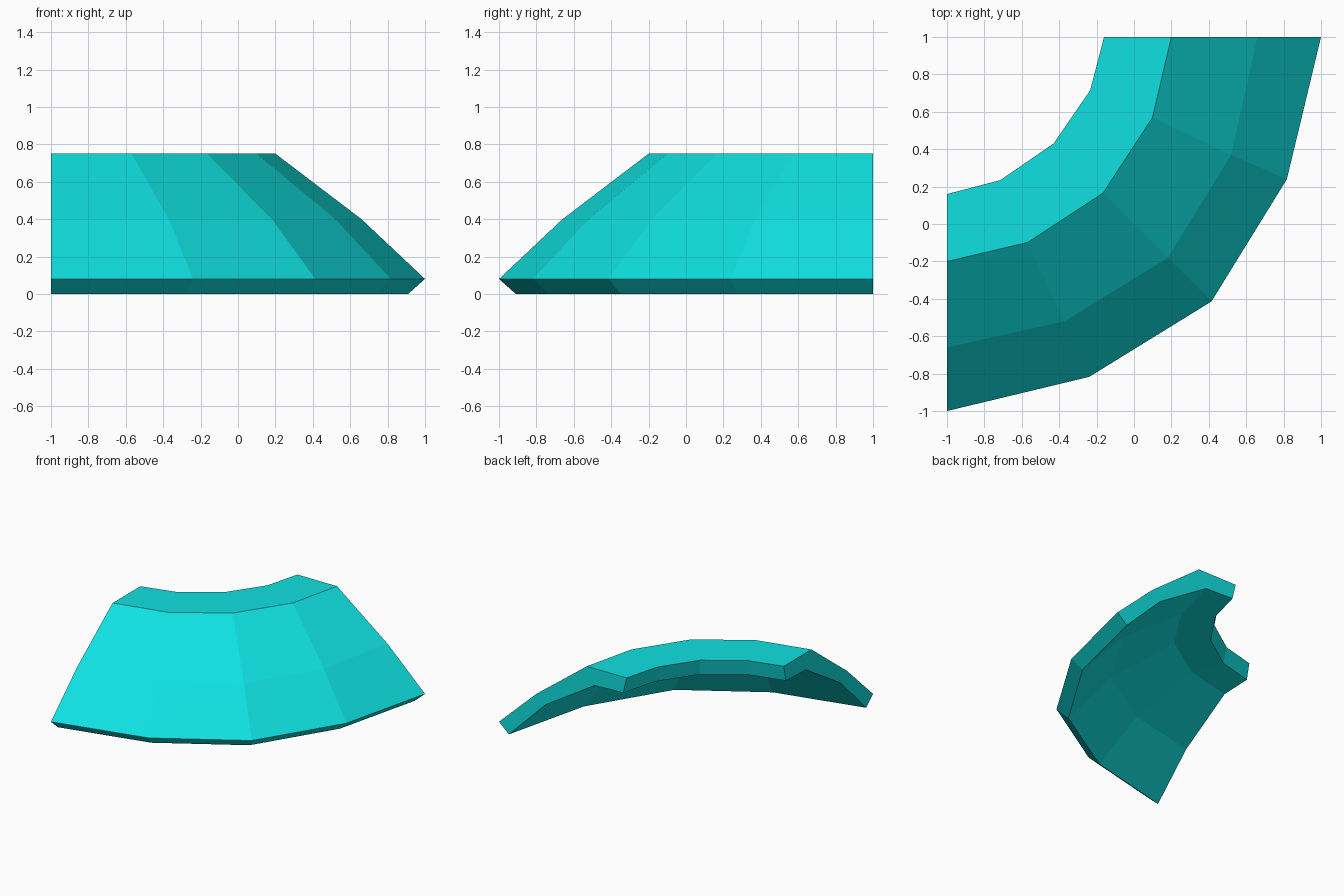
import bpy, bmesh
from math import radians, sin, cos

cube = bpy.data.objects.get("Cube")
if cube:
    bpy.data.objects.remove(cube)

# One flat colour
teal = bpy.data.materials.new("bright turquoise")
teal.use_nodes = True
colour = (0.005, 0.75, 0.75, 1)
teal.diffuse_color = colour
teal.node_tree.nodes["Principled BSDF"].inputs["Base Color"].default_value = colour

# Closed wall profile, outside going up then inside going down:
# height, radius at the ends, near a quarter turn's fourths, at the middle, fourth angle
PROFILE = [
    (0.08, 2.00, 1.97, 2.00, 22.7),
    (0.40, 1.66, 1.645, 1.67, 22.5),
    (0.75, 1.20, 1.18, 1.18, 21.4),
    (0.75, 0.84, 0.817, 0.806, 20.4),
    (0.62, 0.87, 0.845, 0.835, 20.4),
    (0.61, 1.13, 1.11, 1.11, 21.4),
    (0.33, 1.58, 1.565, 1.59, 22.5),
    (0.00, 1.91, 1.88, 1.91, 22.7),
]


def curved_wall(name, profile, material):
    """Sweep the profile a quarter turn about the back right corner."""
    bm = bmesh.new()
    rings = []
    for z, end, fourth, middle, angle in profile:
        stations = [(0, end), (angle, fourth), (45, middle),
                    (90 - angle, fourth), (90, end)]
        rings.append([bm.verts.new((r * sin(radians(a)) - 1,
                                    1 - r * cos(radians(a)), z))
                      for a, r in stations])
    n = len(rings)
    # Skin around the profile
    for i in range(n):
        a, b = rings[i], rings[(i + 1) % n]
        for k in range(len(a) - 1):
            bm.faces.new((a[k], a[k + 1], b[k + 1], b[k]))
    # End caps, a quad for each stretch of the wall thickness
    for k in (0, -1):
        for i in range(n // 2 - 1):
            bm.faces.new([rings[j][k] for j in (i, i + 1, n - 2 - i, n - 1 - i)])
    bmesh.ops.recalc_face_normals(bm, faces=bm.faces)
    mesh = bpy.data.meshes.new(name)
    bm.to_mesh(mesh)
    bm.free()
    mesh.materials.append(material)
    obj = bpy.data.objects.new(name, mesh)
    bpy.context.collection.objects.link(obj)
    return obj


curved_wall("curved_shell", PROFILE, teal)
